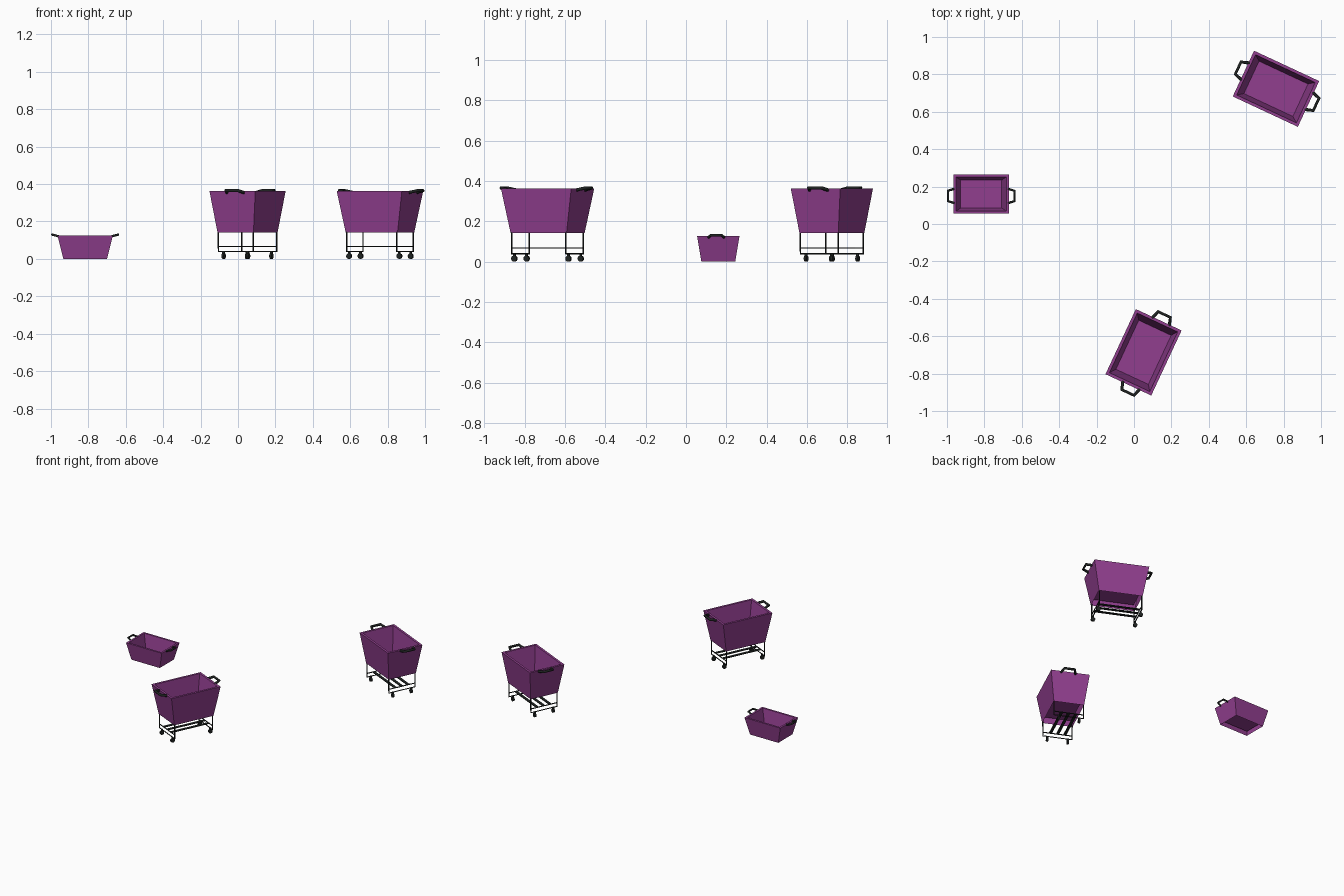
import bpy, bmesh
from math import radians
from mathutils import Matrix

if "Cube" in bpy.data.objects:
    bpy.data.objects.remove(bpy.data.objects["Cube"])


def material(name, colour):
    mat = bpy.data.materials.new(name)
    mat.use_nodes = True
    mat.diffuse_color = (*colour, 1)
    mat.node_tree.nodes["Principled BSDF"].inputs["Base Color"].default_value = (*colour, 1)
    return mat


PURPLE = material("purple plastic", (0.285, 0.049, 0.275))
BLACK = material("black metal", (0.014, 0.017, 0.016))


def add_object(name, data, mat, place):
    obj = bpy.data.objects.new(name, data)
    data.materials.append(mat)
    bpy.context.collection.objects.link(obj)
    obj.matrix_world = place
    return obj


def bm_object(name, bm, mat, place):
    bmesh.ops.recalc_face_normals(bm, faces=bm.faces)
    mesh = bpy.data.meshes.new(name)
    bm.to_mesh(mesh)
    bm.free()
    return add_object(name, mesh, mat, place)


def tub(name, top, bottom, low, high, wall, recess, place):
    """Tapered tub: outer skirt open below, rim, inner walls and a raised floor."""
    bm = bmesh.new()
    # height and inset of each loop, from the lower edge over the rim to the floor
    levels = [(low, 0), (high, 0), (high, wall), (low + recess, wall)]
    loops = []
    for z, inset in levels:
        t = (z - low) / (high - low)
        a, b = (lo + (hi - lo) * t - inset for lo, hi in zip(bottom, top))
        loops.append([bm.verts.new((x, y, z)) for x, y in ((-a, -b), (a, -b), (a, b), (-a, b))])
    for first, second in zip(loops, loops[1:]):
        for i in range(4):
            j = (i + 1) % 4
            bm.faces.new((first[i], first[j], second[j], second[i]))
    bm.faces.new(loops[-1])
    return bm_object(name, bm, PURPLE, place)


def tube(name, points, radius, place):
    """Round tube along a path."""
    curve = bpy.data.curves.new(name, "CURVE")
    curve.dimensions = "3D"
    curve.bevel_depth = radius
    curve.bevel_resolution = 1
    curve.use_fill_caps = True
    spline = curve.splines.new("POLY")
    spline.points.add(len(points) - 1)
    for point, co in zip(spline.points, points):
        point.co = (*co, 1)
    return add_object(name, curve, BLACK, place)


def box(name, centre, size, place):
    bm = bmesh.new()
    bmesh.ops.create_cube(bm, size=1)
    bmesh.ops.scale(bm, vec=size, verts=bm.verts)
    bmesh.ops.translate(bm, vec=centre, verts=bm.verts)
    return bm_object(name, bm, BLACK, place)


def wheel(name, centre, radius, width, place):
    bm = bmesh.new()
    turn = Matrix.Translation(centre) @ Matrix.Rotation(radians(90), 4, "X")
    bmesh.ops.create_cone(bm, cap_ends=True, segments=14, radius1=radius,
                          radius2=radius, depth=width, matrix=turn)
    return bm_object(name, bm, BLACK, place)


def handles(name, start, reach, shift, wide, narrow, low, high, radius, place):
    """A bent handle rising outward from each short end."""
    for side, label in ((-1, "left"), (1, "right")):
        path = [(side * start, shift - wide, low), (side * reach, shift - narrow, high),
                (side * reach, shift + narrow, high), (side * start, shift + wide, low)]
        tube(f"{name}_handle_{label}", path, radius, place)


def cart(name, x, y, angle):
    place = Matrix.Translation((x, y, 0)) @ Matrix.Rotation(radians(angle), 4, "Z")
    tub(name + "_tub", (0.192, 0.135), (0.153, 0.106), 0.142, 0.362, 0.016, 0.042, place)
    handles(name, 0.186, 0.23, -0.015, 0.05, 0.036, 0.355, 0.365, 0.009, place)
    leg_x, leg_y = 0.148, 0.103
    for end in (-1, 1):
        ex = end * leg_x
        # U-shaped leg frame with an upper cross bar
        tube(name + "_leg_frame", [(ex, -leg_y, 0.15), (ex, -leg_y, 0.039),
                                   (ex, leg_y, 0.039), (ex, leg_y, 0.15)], 0.0042, place)
        tube(name + "_cross_bar", [(ex, -leg_y, 0.067), (ex, leg_y, 0.067)], 0.0036, place)
        # castors
        for side in (-1, 1):
            wy = side * 0.072
            box(name + "_castor_fork", (ex, wy, 0.031), (0.01, 0.012, 0.02), place)
            wheel(name + "_wheel", (ex, wy, 0.015), 0.015, 0.013, place)
    # shelf slats
    for sy in (-0.05, 0, 0.05):
        box(name + "_shelf_slat", (0, sy, 0.067), (2 * leg_x, 0.02, 0.005), place)


# hand basket
basket_place = Matrix.Translation((-0.817, 0.16, 0))
tub("basket_tub", (0.148, 0.105), (0.117, 0.084), 0, 0.126, 0.014, 0.028, basket_place)
handles("basket", 0.143, 0.177, -0.01, 0.038, 0.028, 0.121, 0.13, 0.0068, basket_place)

# wheeled carts
cart("front_cart", 0.051, -0.686, 65)
cart("back_cart", 0.759, 0.723, 155)
